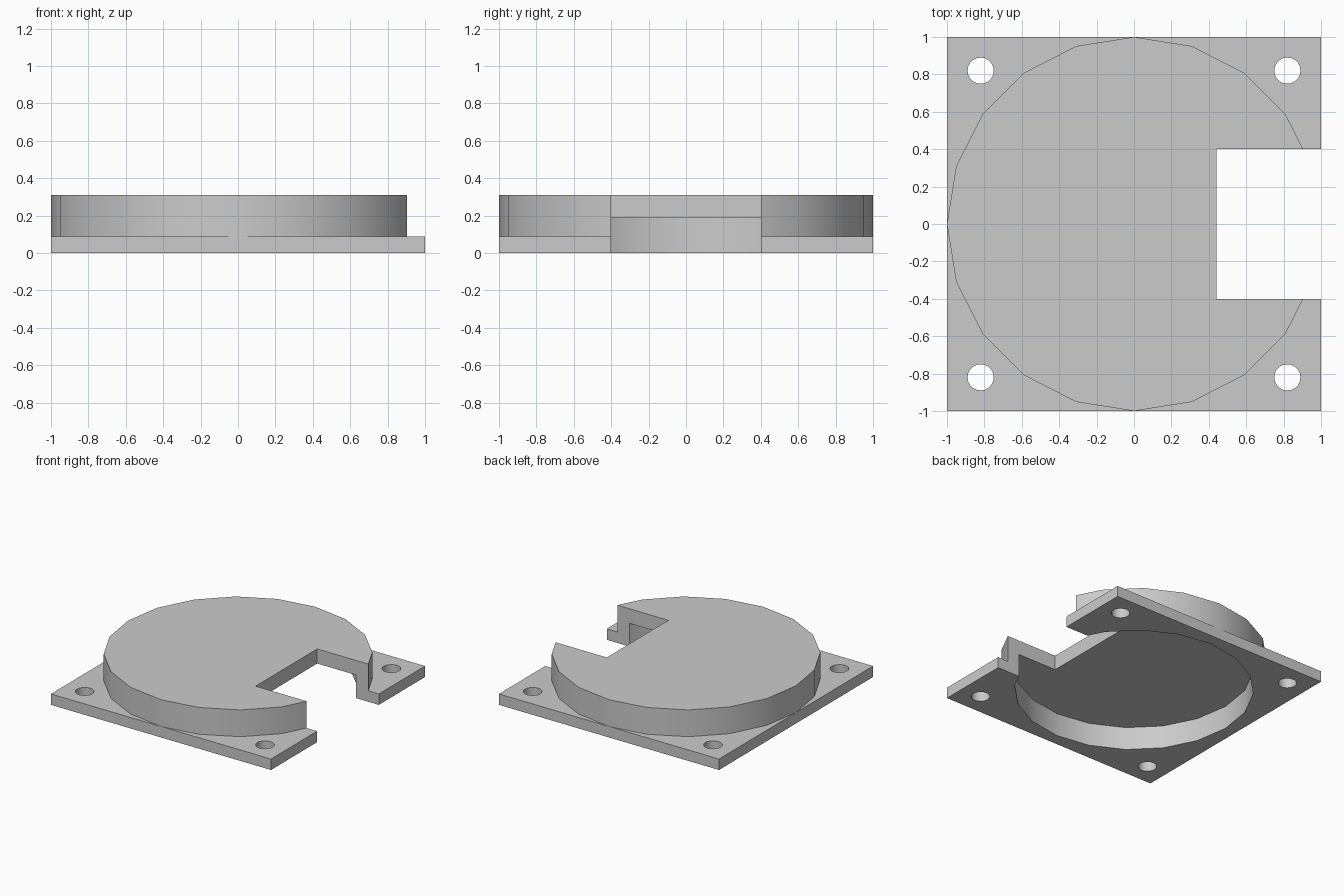
import bpy
import math

if "Cube" in bpy.data.objects:
    bpy.data.objects.remove(bpy.data.objects["Cube"], do_unlink=True)

SIDES = 20
PLATE_TOP, CAVITY_TOP, DRUM_TOP = 0.09, 0.19, 0.31

grey = bpy.data.materials.new("plain grey")
grey.use_nodes = True
colour = (0.6, 0.6, 0.6, 1)
grey.diffuse_color = colour
grey.node_tree.nodes["Principled BSDF"].inputs["Base Color"].default_value = colour


def box(name, x0, x1, y0, y1, z0, z1):
    bpy.ops.mesh.primitive_cube_add(
        size=1, location=((x0 + x1) / 2, (y0 + y1) / 2, (z0 + z1) / 2))
    ob = bpy.context.object
    ob.name = name
    ob.scale = (x1 - x0, y1 - y0, z1 - z0)
    bpy.ops.object.transform_apply(location=True, scale=True)
    ob.data.materials.append(grey)
    return ob


def cylinder(name, radius, x, y, z0, z1):
    bpy.ops.mesh.primitive_cylinder_add(
        vertices=SIDES, radius=radius, depth=z1 - z0,
        location=(x, y, (z0 + z1) / 2))
    ob = bpy.context.object
    ob.name = name
    bpy.ops.object.transform_apply(location=True)
    ob.data.materials.append(grey)
    return ob


def combine(target, tool, operation):
    mod = target.modifiers.new(tool.name, "BOOLEAN")
    mod.operation = operation
    mod.solver = "EXACT"
    mod.object = tool
    bpy.context.view_layer.objects.active = target
    bpy.ops.object.modifier_apply(modifier=mod.name)
    bpy.data.objects.remove(tool, do_unlink=True)


# Square base plate with a round raised cover
cover = box("mounting_cover", -1, 1, -1, 1, 0, PLATE_TOP)
drum = cylinder("drum", 1, 0, 0, PLATE_TOP / 2, DRUM_TOP)
combine(cover, drum, "UNION")

# Hollow underside
combine(cover, cylinder("cavity", 0.9, 0, 0, -0.1, CAVITY_TOP), "DIFFERENCE")

# Rectangular opening on the left side
combine(cover, box("opening", 0.44, 1.2, -0.4, 0.4, -0.2, 0.5), "DIFFERENCE")

# Screw hole in each corner
for sx in (-1, 1):
    for sy in (-1, 1):
        hole = cylinder("screw_hole", 0.07, 0.82 * sx, 0.82 * sy, -0.1, 0.2)
        combine(cover, hole, "DIFFERENCE")

# Smooth the round walls, keep the corners crisp
bpy.ops.object.select_all(action="DESELECT")
cover.select_set(True)
bpy.context.view_layer.objects.active = cover
bpy.ops.object.shade_smooth_by_angle(angle=math.radians(30))
